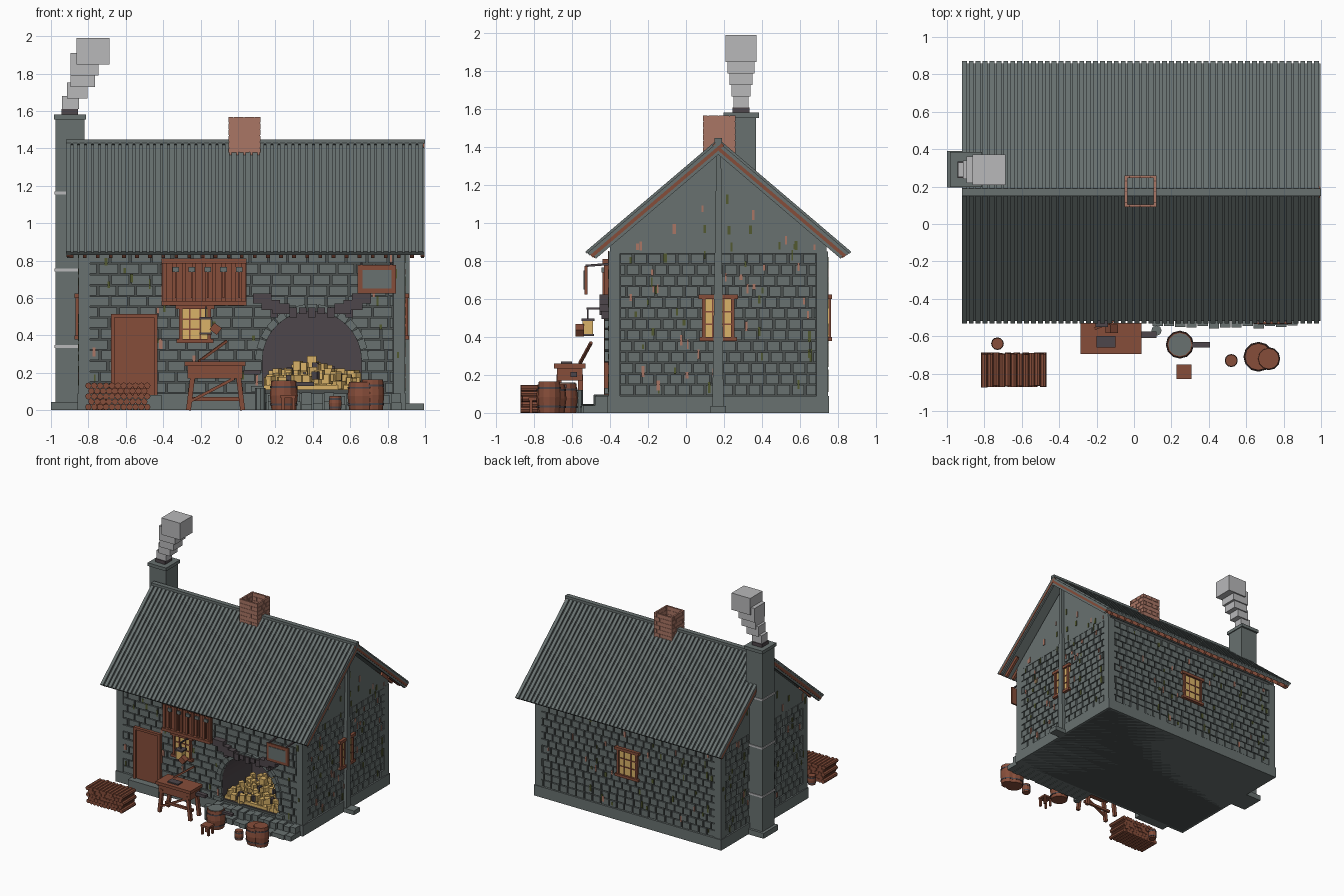
import bpy, bmesh, math, random
from mathutils import Matrix, Vector

if "Cube" in bpy.data.objects:
    bpy.data.objects.remove(bpy.data.objects["Cube"])
random.seed(4)
R = random.uniform

COLS = {'stone': (.138, .165, .162), 'mortar': (.07, .08, .078), 'soot': (.076, .062, .07),
        'wood': (.24, .075, .042), 'glow': (.70, .45, .14), 'pale_grey': (.48, .48, .49),
        'moss': (.085, .10, .03), 'brick': (.40, .18, .13)}
NAMES = list(COLS)
MATS = []
for n, c in COLS.items():
    m = bpy.data.materials.new(n)
    m.diffuse_color = (*c, 1)
    m.use_nodes = True
    m.node_tree.nodes["Principled BSDF"].inputs["Base Color"].default_value = m.diffuse_color
    MATS.append(m)


class Part:
    """Collects simple solids into one named object."""
    def __init__(self, name):
        self.name, self.bm = name, bmesh.new()

    def paint(self, verts, mat):
        for f in {f for v in verts for f in v.link_faces}:
            f.material_index = NAMES.index(mat)

    def mbox(self, M, mat):
        self.paint(bmesh.ops.create_cube(self.bm, size=1, matrix=M)['verts'], mat)

    def box(self, x0, x1, y0, y1, z0, z1, mat, rot=0):
        c = Vector((x0 + x1, y0 + y1, z0 + z1)) / 2
        self.mbox(Matrix.Translation(c) @ Matrix.Rotation(rot, 4, 'Z')
                  @ Matrix.Diagonal((x1 - x0, y1 - y0, z1 - z0, 1)), mat)

    def beam(self, p, q, t, mat):
        p, q = Vector(p), Vector(q)
        d = q - p
        self.mbox(Matrix.Translation((p + q) / 2) @ d.to_track_quat('Z', 'Y').to_matrix().to_4x4()
                  @ Matrix.Diagonal((t, t, d.length, 1)), mat)

    def cyl(self, c, r1, r2, h, mat, n=12, axis='Z'):
        M = Matrix.Translation(c)
        if axis != 'Z':
            M = M @ Matrix.Rotation(math.pi / 2, 4, 'X' if axis == 'Y' else 'Y')
        self.paint(bmesh.ops.create_cone(self.bm, cap_ends=True, segments=n, radius1=r1,
                                         radius2=r2, depth=h, matrix=M)['verts'], mat)

    def prism(self, pts, vec, mat):
        f = self.bm.faces.new([self.bm.verts.new(p) for p in pts])
        r = bmesh.ops.extrude_face_region(self.bm, geom=[f])['geom']
        vs = [g for g in r if isinstance(g, bmesh.types.BMVert)]
        bmesh.ops.translate(self.bm, verts=vs, vec=vec)
        self.paint(vs + list(f.verts), mat)

    def wall(self, w, u0, u1, d0, d1, z0, z1, mat):
        """Box on a wall: u along the wall, d outward from its core plane."""
        if w == 'F': self.box(u0, u1, -.395 - d1, -.395 - d0, z0, z1, mat)
        if w == 'B': self.box(u0, u1, .735 + d0, .735 + d1, z0, z1, mat)
        if w == 'L': self.box(-.84 - d1, -.84 - d0, u0, u1, z0, z1, mat)
        if w == 'R': self.box(.88 + d0, .88 + d1, u0, u1, z0, z1, mat)

    def done(self):
        bmesh.ops.recalc_face_normals(self.bm, faces=self.bm.faces)
        me = bpy.data.meshes.new(self.name)
        self.bm.to_mesh(me)
        for m in MATS:
            me.materials.append(m)
        ob = bpy.data.objects.new(self.name, me)
        bpy.context.collection.objects.link(ob)
        return ob


# House core with arched hearth cut into the front
AX, AZ, AR = .395, .265, .265
P = Part('wall_core')
P.prism([(-.84, y, z) for y, z in ((-.395, 0), (.735, 0), (.735, .87), (.17, 1.36), (-.395, .87))],
        (1.72, 0, 0), 'mortar')
core = P.done()
P = Part('hearth_cutter')
arc = [(AX + AR * math.cos(a), AZ + AR * math.sin(a)) for a in [math.pi * i / 16 for i in range(17)]]
P.prism([(x, -.5, z) for x, z in [(AX - AR, .11), (AX + AR, .11)] + arc], (0, .5, 0), 'soot')
cut = P.done()
cut.hide_render = True
cut.hide_set(True)
bo = core.modifiers.new('hearth', 'BOOLEAN')
bo.operation, bo.object, bo.solver = 'DIFFERENCE', cut, 'EXACT'

# Gable panels, plinth and corner strips
P = Part('gables_and_plinth')
for x in (-.852, .872):
    P.prism([(x, y, z) for y, z in ((-.40, .84), (.74, .84), (.74, .88), (.17, 1.37), (-.40, .88))],
            (.02, 0, 0), 'stone')
P.box(-.857, .897, -.414, .754, 0, .09, 'stone')
for w, a, b in (('F', -.852, .892), ('B', -.852, .892), ('L', -.407, .747), ('R', -.407, .747)):
    P.wall(w, a, a + .06, 0, .013, .09, .85, 'stone')
    P.wall(w, b - .06, b, 0, .013, .09, .85, 'stone')
P.done()

# Coursed wall stones
P = Part('wall_stones')
rows, zb, zt = 13, .095, .845
h = (zt - zb) / rows
for w, a, b, sw in (('F', -.79, .83, .105), ('B', -.79, .83, .075), ('L', -.345, .685, .075), ('R', -.345, .685, .075)):
    for r in range(rows):
        z0, z1 = zb + r * h, zb + (r + 1) * h - .007
        u = a - (sw / 2 if r % 2 else 0)
        while u < b:
            wd = sw * R(.92, 1.08)
            segs = [(max(u, a), min(u + wd - .012, b))]
            if w == 'F' and z1 > .12 and z0 < AZ + AR:
                k = AR if z0 < AZ else math.sqrt(AR ** 2 - (z0 - AZ) ** 2)
                s0, s1 = segs[0]
                segs = [(s0, min(s1, AX - k)), (max(s0, AX + k), s1)]
            for s0, s1 in segs:
                if s1 - s0 > .006:
                    P.wall(w, s0, s1, -.005, R(.009, .014), z0, z1, 'stone')
            u += wd
P.done()

# Moss and rust streaks on the walls
P = Part('moss_patches')
for w, a, b, n in (('F', -.8, .85, 40), ('B', -.8, .85, 40), ('L', -.38, .72, 45), ('R', -.38, .72, 60)):
    for i in range(n):
        u, z = R(a, b), R(.1, .82)
        if w in 'LR' and i % 4 == 0:
            z = R(.85, max(.86, 1.25 - abs(u - .17) * .9))
        if w == 'F' and abs(u - AX) < .29 and z < .56:
            continue
        P.wall(w, u, u + R(.008, .018), .01, .0165, z, z + R(.025, .06), random.choice(['moss', 'moss', 'brick']))
P.done()

# Roof: ribbed slopes, rafter tails and bargeboards
P = Part('roof')
ang = math.atan2(.595, .70)
def slope(s, x0, x1, a0, a1, n0, n1, mat):
    d = Vector((0, s * math.cos(ang), -math.sin(ang)))
    n = Vector((0, s * math.sin(ang), math.cos(ang)))
    c = Vector(((x0 + x1) / 2, .17, 1.445)) + d * (a0 + a1) / 2 + n * (n0 + n1) / 2
    M = Matrix(((x1 - x0, 0, 0), tuple(v * k for v, k in zip((0, d.y, n.y), (0, a1 - a0, n1 - n0))),
                (0, d.z * (a1 - a0), n.z * (n1 - n0)))).to_4x4()
    P.mbox(Matrix.Translation(c) @ M, mat)
for s in (-1, 1):
    slope(s, -.918, .998, 0, .915, -.03, -.012, 'stone')
    for i in range(52):
        x = -.92 + i * 1.92 / 52
        slope(s, x, x + .026, 0, .92, -.014, 0, 'stone')
    for i in range(27):
        x = -.90 + i * .07
        slope(s, x, x + .02, .72, .905, -.058, -.03, 'wood')
    for x in (-.918, .975):
        slope(s, x, x + .023, 0, .91, -.048, -.025, 'wood')
        slope(s, x + .003, x + .02, .03, .90, -.064, -.046, 'stone')
P.box(-.92, 1, .15, .19, 1.425, 1.448, 'stone')
P.done()

# Brick chimney, hollow
P = Part('brick_chimney')
for r in range(6):
    z, o = 1.37 + r * .0335, (r % 2) * .028
    for k in range(-1, 3):
        for lo, hi, horiz in ((-.05, .12, True), (.09, .26, False)):
            a, b = max(lo, lo + o + k * .057), min(hi, lo + o + k * .057 + .052)
            if b - a < .008:
                continue
            for q in ((.09, .245) if horiz else (-.05, .105)):
                c = (a, b, q, q + .015) if horiz else (q, q + .015, a, b)
                P.box(*c, z, z + .029, 'brick')
for c in ((-.047, .117, .093, .102), (-.047, .117, .248, .257), (-.047, -.038, .093, .257), (.108, .117, .093, .257)):
    P.box(*c, 1.36, 1.565, 'brick')
P.done()

# Stone flue with straps, and smoke puffs
P = Part('side_flue')
P.box(-1, -.82, .195, .39, 0, .045, 'stone')
P.box(-.975, -.82, .21, .37, 0, 1.57, 'stone')
P.box(-.985, -.812, .198, .385, 1.555, 1.582, 'stone')
P.box(-.945, -.855, .245, .335, 1.57, 1.61, 'soot')
for z in (.34, .75, 1.16):
    P.box(-.981, -.815, .204, .376, z - .008, z + .008, 'pale_grey')
P.done()
P = Part('smoke')
for cx, cz, s in ((-.895, 1.645, .08), (-.86, 1.71, .10), (-.83, 1.78, .12), (-.82, 1.85, .14), (-.775, 1.92, .165)):
    P.box(cx - s / 2 - .005, cx + s / 2 + .005, .29 - s / 2, .29 + s / 2, cz - s * .43, cz + s * .43, 'pale_grey')
P.done()

# Windows: frame, panes, muntins, sill and lintel
def window(name, w, c, z0, z1, wd):
    P = Part(name)
    a, b = c - wd / 2, c + wd / 2
    P.wall(w, a, b, 0, .018, z0, z1, 'glow')
    for u in (a, b - .018):
        P.wall(w, u, u + .018, 0, .03, z0, z1, 'wood')
    for i in (1, 2):
        u, z = a + wd * i / 3, z0 + (z1 - z0) * i / 3
        P.wall(w, u - .004, u + .004, 0, .023, z0, z1, 'wood')
        P.wall(w, a, b, 0, .023, z - .004, z + .004, 'wood')
    P.wall(w, a - .015, b + .015, 0, .035, z0 - .022, z0, 'wood')
    P.wall(w, a - .02, b + .02, 0, .035, z1, z1 + .024, 'wood')
    P.done()
window('front_window', 'F', -.23, .38, .54, .17)
window('back_window', 'B', .02, .40, .60, .19)
window('right_window', 'R', .17, .40, .60, .17)
window('left_window', 'L', .17, .40, .60, .17)

# Tapered post on the right gable
P = Part('gable_post')
P.prism([(.88, y, z) for y, z in ((.138, 0), (.198, 0), (.185, 1.37), (.16, 1.37))], (.038, 0, 0), 'stone')
P.box(.88, .995, .13, .21, 0, .035, 'stone')
P.done()

# Door with planks and frame
P = Part('door')
P.wall('F', -.68, -.43, 0, .022, .08, .515, 'wood')
for u0, u1, z0, z1 in ((-.68, -.66, .08, .515), (-.45, -.43, .08, .515), (-.68, -.43, .495, .515)):
    P.wall('F', u0, u1, 0, .036, z0, z1, 'wood')
P.wall('F', -.70, -.41, 0, .08, 0, .08, 'stone')
P.done()

# Slatted tool rack above the window
P = Part('tool_rack')
P.wall('F', -.41, .045, .01, .02, .56, .81, 'wood')
for z in (.56, .785):
    P.wall('F', -.41, .045, .015, .045, z, z + .025, 'wood')
for i in range(9):
    u = -.405 + i * .053
    P.wall('F', u, u + .022, .015, .036, .575, .80, 'wood')
for i in range(5):
    u = -.35 + i * .085
    P.wall('F', u, u + .035, .036, .05, .74, .765, 'stone')
    P.wall('F', u + .013, u + .022, .036, .046, .6, .74, 'wood')
P.done()

# Hanging sign on a bracket
P = Part('hanging_sign')
P.box(.64, .845, -.535, -.52, .625, .775, 'wood')
P.box(.665, .82, -.539, -.53, .65, .75, 'stone')
for x in (.66, .82):
    P.beam((x, -.40, .785), (x, -.53, .775), .012, 'soot')
P.done()

# Lantern
P = Part('lantern')
P.box(-.2, -.145, -.545, -.49, .415, .485, 'glow')
P.box(-.207, -.138, -.552, -.483, .485, .497, 'soot')
P.box(-.205, -.14, -.55, -.485, .405, .415, 'soot')
P.beam((-.172, -.518, .49), (-.172, -.518, .55), .008, 'soot')
P.beam((-.172, -.40, .55), (-.172, -.525, .55), .01, 'soot')
P.done()

# Arch ring and sooty hood stones
P = Part('hearth_arch')
for i in range(15):
    t = math.pi * (i + .5) / 15
    M = Matrix.Translation((AX + .283 * math.cos(t), -.41, AZ + .283 * math.sin(t))) @ Matrix.Rotation(-t, 4, 'Y')
    P.mbox(M @ Matrix.Diagonal((.038, .04, .053, 1)), 'stone')
for sx in (-1, 1):
    for dx, z, wd in ((.265, .57, .10), (.22, .535, .10), (.165, .515, .09)):
        P.box(AX + sx * dx - wd / 2, AX + sx * dx + wd / 2, -.455, -.40, z, z + .055, 'soot')
    P.box(AX + sx * .29 - .035, AX + sx * .29 + .035, -.43, -.39, .1, .13, 'stone')
for i in range(9):
    x = AX - .2 + i * .05
    P.box(x - .02, x + .02, -.445, -.40, .495 + (i % 2) * .018, .55, 'soot')
P.done()

# Glowing coals
P = Part('coals')
P.box(.14, .65, -.38, -.02, .105, .135, 'glow')
for i in range(170):
    x, y, s = AX + R(-.24, .24), R(-.39, -.06), R(.02, .045)
    z = .13 + R(0, .13) * (1 - abs(x - AX) / .4) * min(1, (y + .47) / .2)
    P.box(x - s / 2, x + s / 2, y - s / 2, y + s / 2, z - .02, z + s * .7, 'glow' if i % 9 else 'soot', R(0, 1.5))
P.box(.37, .42, -.25, -.2, .12, .29, 'glow')
P.done()

# Stone apron in front of the hearth
P = Part('hearth_apron')
for i in range(13):
    x = .10 + i * .06
    P.box(x, x + .055, -.56 + R(0, .02), -.40, 0, R(.03, .05), 'stone')
    P.box(x, x + .052, -.49 + R(0, .02), -.40, .03, R(.075, .10), 'stone')
P.done()

# Workbench with braces, vice and tools
P = Part('workbench')
P.box(-.285, .04, -.695, -.53, .235, .26, 'wood')
P.box(-.27, .025, -.68, -.545, .17, .24, 'wood')
for sx, x in ((-1, -.24), (1, 0)):
    for y in (-.67, -.555):
        P.beam((x, y, .2), (x + sx * .025, y, 0), .026, 'wood')
P.beam((-.25, -.67, .05), (-.02, -.67, .17), .016, 'wood')
P.box(-.25, .01, -.62, -.60, .05, .07, 'wood')
P.box(.03, .12, -.61, -.575, .19, .215, 'soot')
P.box(-.2, -.1, -.66, -.6, .26, .27, 'soot')
P.beam((-.21, -.56, .26), (-.06, -.50, .37), .014, 'wood')
P.beam((-.14, -.56, .45), (-.10, -.56, .42), .045, 'wood')
P.done()

# Barrels, buckets and water tub
P = Part('barrels')
for x, y, r, H in ((.245, -.645, .075, .155), (.665, -.71, .08, .15), (.72, -.72, .062, .165),
                   (.52, -.73, .035, .075), (-.73, -.64, .034, .075)):
    P.cyl((x, y, H * .25), r * .88, r, H / 2, 'wood')
    P.cyl((x, y, H * .75), r, r * .9, H / 2, 'wood')
    for k in (.2, .8):
        P.cyl((x, y, H * k), r * .985, r * .985, .01, 'soot')
P.cyl((.245, -.645, .156), .062, .062, .006, 'stone')
P.box(.31, .405, -.66, -.63, .13, .15, 'soot')
P.cyl((.12, -.57, .06), .028, .028, .12, 'stone', 8)
P.done()

# Little stool
P = Part('stool')
P.box(.228, .308, -.83, -.752, .065, .08, 'wood')
for x in (.24, .296):
    for y in (-.818, -.764):
        P.box(x - .008, x + .008, y - .008, y + .008, 0, .066, 'wood')
P.done()

# Stacked firewood
P = Part('woodpile')
for r in range(5):
    for i in range(11 - r % 2):
        P.cyl((-.80 + i * .0315 + (r % 2) * .0157, -.78 + R(-.006, .006), .017 + r * .0285), .017, .017, .175, 'wood', 8, 'Y')
P.done()
